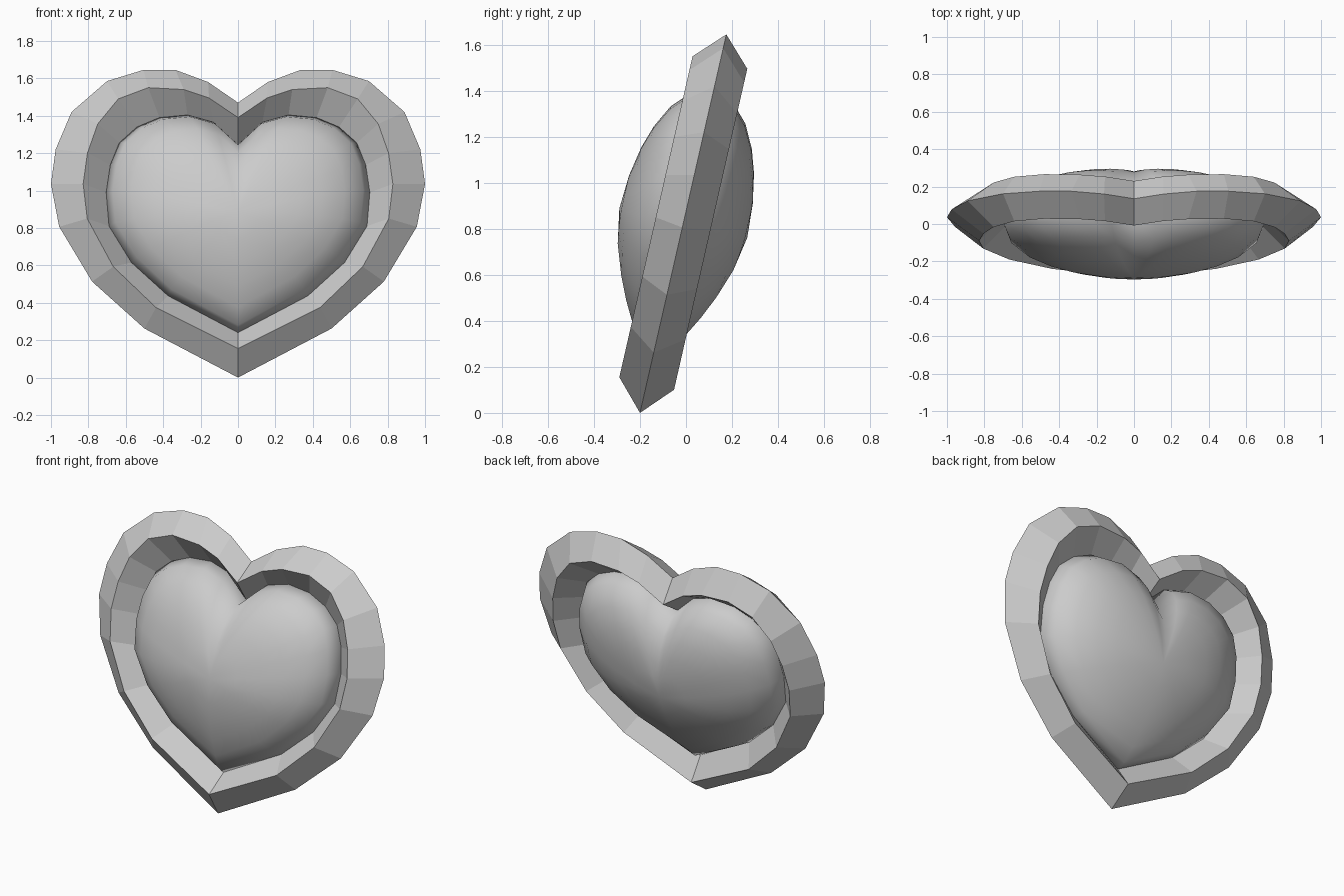
import bpy
import bmesh
from math import sin, cos, sqrt, radians

if "Cube" in bpy.data.objects:
    bpy.data.objects.remove(bpy.data.objects["Cube"], do_unlink=True)

TILT = radians(12.85)      # the heart leans back
BASE_Y = -0.2              # where the lower tip stands
HALF_DEPTH = 0.122         # half thickness of the frame
BULGE = 0.285              # half thickness of the puffy heart
CENTRE = 0.846             # middle of the puffy heart, along the tilted plane

# Half outlines (x, z) from the notch round to the lower tip
OUTER = [(0, 1.47), (.16, 1.58), (.335, 1.645), (.505, 1.645), (.7, 1.585), (.89, 1.42),
         (.975, 1.22), (1, 1.035), (.956, .806), (.78, .513), (.5, .262), (0, 0)]
RIDGE = [(0, 1.39), (.155, 1.495), (.29, 1.54), (.48, 1.55), (.64, 1.49), (.75, 1.356),
         (.805, 1.2), (.828, 1.035), (.806, .85), (.667, .593), (.438, .374), (0, .155)]
INNER = [(0, 1.245), (.13, 1.365), (.27, 1.404), (.42, 1.39), (.54, 1.34), (.635, 1.255),
         (.683, 1.137), (.705, .99), (.69, .81), (.57, .615), (.374, .437), (0, .24)]


def tilted(x, v, n):
    """Place a point lying v up the leaning plane and n in front of it."""
    return (x, BASE_Y + v * sin(TILT) - n * cos(TILT), v * cos(TILT) + n * sin(TILT))


def full_outline(half, n=0.0):
    """Mirror a half outline and express its height along the leaning plane."""
    loop = half + [(-x, z) for x, z in reversed(half[1:-1])]
    return [(x, (z - n * sin(TILT)) / cos(TILT)) for x, z in loop]


def bridge(bm, first, second):
    """Join two closed rings of vertices with quads."""
    count = len(first)
    for i in range(count):
        j = (i + 1) % count
        bm.faces.new((first[i], first[j], second[j], second[i]))


def finish(bm, name, material, smooth):
    bmesh.ops.recalc_face_normals(bm, faces=bm.faces)
    for face in bm.faces:
        face.smooth = smooth
    mesh = bpy.data.meshes.new(name)
    bm.to_mesh(mesh)
    bm.free()
    mesh.materials.append(material)
    obj = bpy.data.objects.new(name, mesh)
    bpy.context.collection.objects.link(obj)
    return obj


def make_material(name, colour):
    mat = bpy.data.materials.new(name)
    mat.use_nodes = True
    mat.diffuse_color = colour
    mat.node_tree.nodes["Principled BSDF"].inputs["Base Color"].default_value = colour
    return mat


grey = make_material("plain grey", (0.6, 0.6, 0.6, 1))

# Heart frame: a diamond cross-section swept round the outline
bm = bmesh.new()
ridge = full_outline(RIDGE, HALF_DEPTH)
sections = [(full_outline(OUTER), 0), (ridge, HALF_DEPTH),
            (full_outline(INNER), 0), (ridge, -HALF_DEPTH)]
rings = [[bm.verts.new(tilted(x, v, n)) for x, v in loop] for loop, n in sections]
for i, ring in enumerate(rings):
    bridge(bm, ring, rings[(i + 1) % len(rings)])
finish(bm, "heart_frame", grey, False)


# Puffy heart: shrinking outlines rising as a dome on both faces
def dome_height(s, v):
    taper = max(0.0, (CENTRE - v) / 0.6) ** 1.4
    return BULGE * sqrt(1 - s * s) * (1 - 0.45 * taper)


bm = bmesh.new()
rim_outline = full_outline(INNER)
rim = [bm.verts.new(tilted(x, v, 0)) for x, v in rim_outline]
for side in (1, -1):
    previous = rim
    for s in (0.95, 0.81, 0.64, 0.47, 0.25):
        ring = []
        for x, v in rim_outline:
            height = CENTRE + (v - CENTRE) * s
            ring.append(bm.verts.new(tilted(x * s, height, side * dome_height(s, height))))
        bridge(bm, previous, ring)
        previous = ring
    peak = bm.verts.new(tilted(0, CENTRE, side * BULGE))
    for i, vert in enumerate(previous):
        bm.faces.new((vert, previous[(i + 1) % len(previous)], peak))
finish(bm, "puffy_heart", grey, True)
